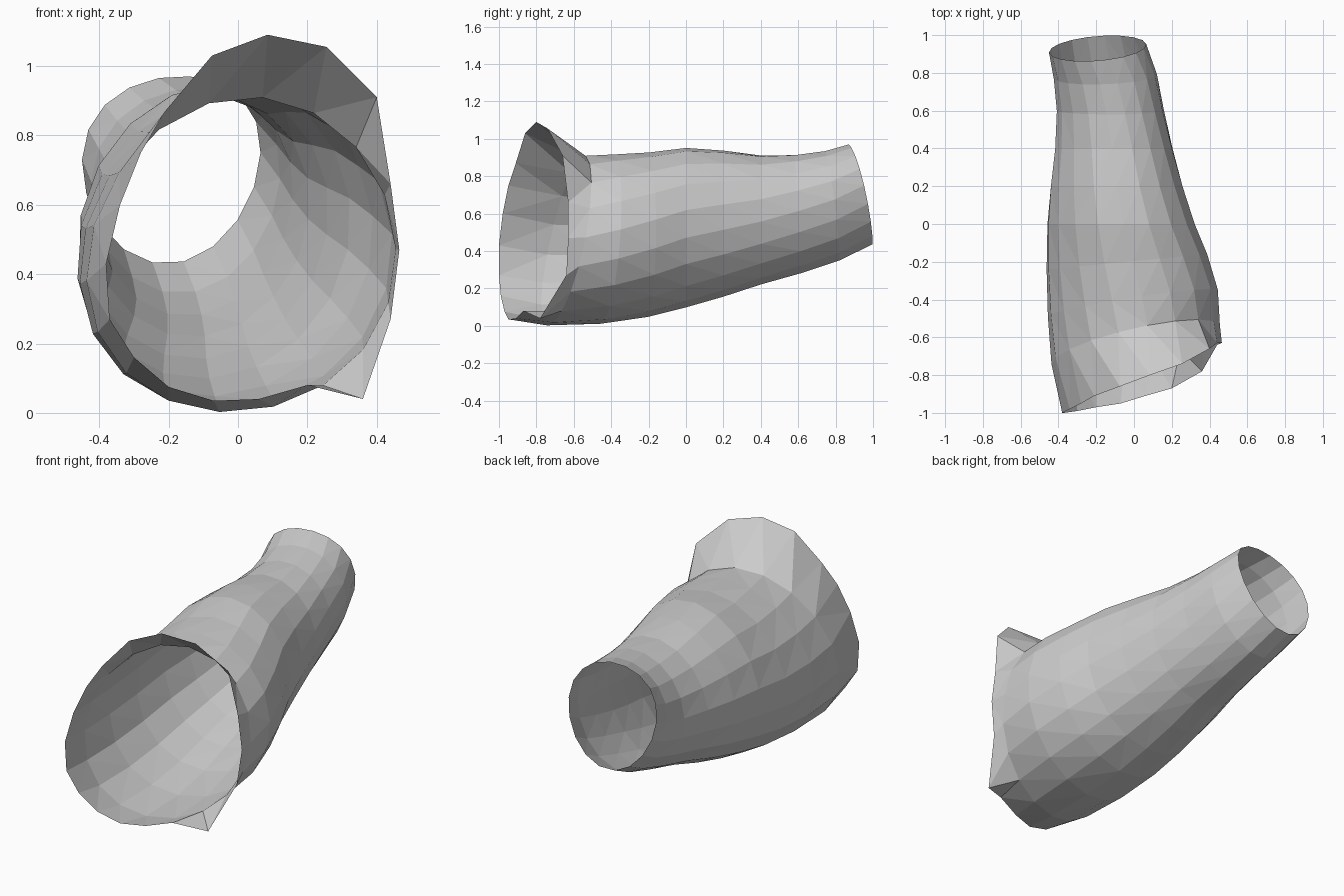
import bpy, bmesh
from math import sin, cos, radians

N = 18        # sides of the sleeve
PHASE = 8     # degrees, lines the sides up with the flared rim
TWIST = -2    # degrees of twist per ring towards the cuff

# Flared, slanted front rim, clockwise from the top
front_rim = [
    (0.085, -0.80, 1.09), (0.255, -0.74, 1.055), (0.40, -0.66, 0.91),
    (0.44, -0.63, 0.66), (0.465, -0.63, 0.47), (0.44, -0.64, 0.27),
    (0.36, -0.78, 0.04), (0.20, -0.87, 0.08), (0.06, -0.91, 0.04),
    (-0.07, -0.95, 0.035), (-0.20, -0.97, 0.075), (-0.30, -0.99, 0.16),
    (-0.37, -1.00, 0.27), (-0.38, -1.00, 0.43), (-0.34, -0.98, 0.60),
    (-0.28, -0.95, 0.75), (-0.21, -0.91, 0.87), (-0.075, -0.86, 1.03)]

# Body rings: y, left, right, bottom, top, y-slant across x, y-slant across z,
# skew (right side up, left side down), lift of both sides
sections = [
    (-0.64, -0.437, 0.455, 0.003, 0.91, 0.10, 0.09, 0.03, -0.03),
    (-0.42, -0.457, 0.445, 0.013, 0.915, 0.07, 0.03, 0.04, -0.02),
    (-0.20, -0.465, 0.390, 0.050, 0.925, 0.04, 0, 0.045, -0.01),
    (0.00, -0.462, 0.325, 0.100, 0.95, 0, 0, 0.04, -0.005),
    (0.20, -0.445, 0.262, 0.156, 0.937, 0, 0, 0.035, 0.0),
    (0.40, -0.420, 0.207, 0.220, 0.912, 0, 0, 0.03, 0.01),
    (0.60, -0.410, 0.160, 0.28, 0.915, 0, -0.02, 0.03, 0.02),
    (0.78, -0.425, 0.122, 0.345, 0.935, 0.01, -0.04, 0.025, 0.03),
    (0.93, -0.450, 0.065, 0.43, 0.97, 0.02, -0.065, 0.02, 0.04)]


def ring(k, y, x0, x1, z0, z1, tx, tz, skew, lift):
    pts = []
    for i in range(N):
        a = radians(PHASE + k * TWIST + 360 * i / N)
        u, v = sin(a), cos(a)
        pts.append(((x0 + x1) / 2 + u * (x1 - x0) / 2,
                    y + tx * u + tz * v,
                    (z0 + z1) / 2 + v * (z1 - z0) / 2 + skew * u + lift * u * u))
    return pts


# Open tapered sleeve: bridge consecutive rings
bm = bmesh.new()
loops = [[bm.verts.new(p) for p in pts]
         for pts in [front_rim] + [ring(k, *s) for k, s in enumerate(sections)]]
for a, b in zip(loops, loops[1:]):
    for i in range(N):
        j = (i + 1) % N
        bm.faces.new((a[i], b[i], b[j], a[j]))
bmesh.ops.triangulate(bm, faces=bm.faces[:])
bmesh.ops.recalc_face_normals(bm, faces=bm.faces[:])
side_face = max(bm.faces, key=lambda f: f.calc_center_median().x)
if side_face.normal.x < 0:
    bmesh.ops.reverse_faces(bm, faces=bm.faces[:])

mesh = bpy.data.meshes.new("sleeve")
bm.to_mesh(mesh)
bm.free()
bpy.context.collection.objects.link(bpy.data.objects.new("sleeve", mesh))
